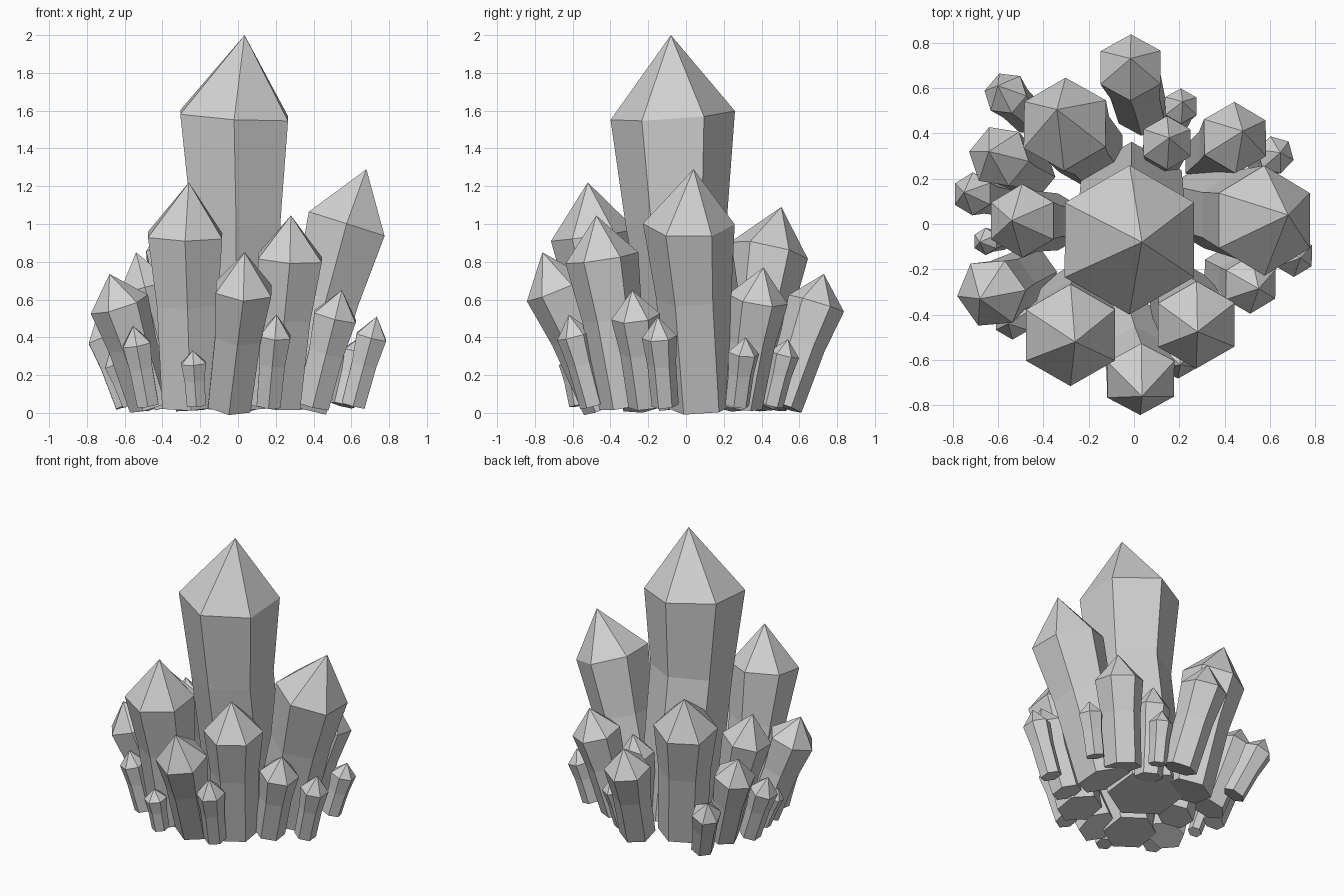
import bpy, bmesh
from math import cos, sin, radians
from mathutils import Vector

cube = bpy.data.objects.get("Cube")
if cube:
    bpy.data.objects.remove(cube, do_unlink=True)

# Single stone colour
stone = bpy.data.materials.new("pale_grey_stone")
stone.use_nodes = True
GREY = (0.64, 0.64, 0.64, 1)
stone.diffuse_color = GREY
bsdf = stone.node_tree.nodes["Principled BSDF"]
bsdf.inputs["Base Color"].default_value = GREY
bsdf.inputs["Roughness"].default_value = 0.8


def hex_ring(bm, centre, normal, radius, turn):
    """Six vertices around a centre, square to the given direction."""
    tilt = Vector((0, 0, 1)).rotation_difference(normal)
    ring = []
    for i in range(6):
        a = radians(90 + turn + 60 * i)
        ring.append(bm.verts.new(centre + tilt @ Vector((radius * cos(a), radius * sin(a), 0))))
    return ring


def crystal(name, tip, radius, foot, turn=0, shoulder=None, waist=None):
    """Six-sided crystal: flat foot, waist, wide shoulder and pointed tip.
    foot is an (x, y) place, or a share of the tip's distance from the middle."""
    tip = Vector(tip)
    if not isinstance(foot, tuple):
        foot = (tip.x * foot, tip.y * foot)
    foot = Vector((*foot, 0.04))
    neck = Vector(shoulder) if shoulder else foot.lerp(tip, 0.77)
    middle = Vector(waist) if waist else foot.lerp(neck, 0.6)
    axis = (neck - foot).normalized()
    crown = (axis + (tip - neck).normalized()).normalized()

    bm = bmesh.new()
    rings = [
        hex_ring(bm, foot, axis, radius * 0.77, turn),
        hex_ring(bm, middle, axis, radius * 0.82, turn),
        hex_ring(bm, neck, crown, radius, turn),
    ]
    apex = bm.verts.new(tip)
    bm.faces.new(rings[0][::-1])
    for i in range(6):
        j = (i + 1) % 6
        for low, high in zip(rings, rings[1:]):
            bm.faces.new((low[i], low[j], high[j], high[i]))
        bm.faces.new((rings[-1][i], rings[-1][j], apex))
    bmesh.ops.recalc_face_normals(bm, faces=bm.faces)

    mesh = bpy.data.meshes.new(name)
    bm.to_mesh(mesh)
    bm.free()
    mesh.materials.append(stone)
    bpy.context.collection.objects.link(bpy.data.objects.new(name, mesh))


# Tall centre crystal, slightly bent at the waist
crystal("centre_crystal", (0.035, -0.08, 2), 0.33, (-0.01, 0.11),
        shoulder=(-0.02, -0.07, 1.575), waist=(-0.01, -0.05, 1.02))

# Inner circle of large crystals
crystal("large_crystal_left", (0.68, 0.04, 1.29), 0.243, (0.31, 0.08), shoulder=(0.575, 0.015, 1))
crystal("large_crystal_front_right", (-0.26, -0.52, 1.22), 0.227, (-0.25, -0.34),
        shoulder=(-0.28, -0.49, 0.94))
crystal("large_crystal_front_left", (0.28, -0.475, 1.045), 0.195, (0.2, -0.31),
        shoulder=(0.275, -0.445, 0.82))
crystal("large_crystal_right", (-0.54, 0.015, 0.85), 0.163, 0.62)
crystal("large_crystal_back_right", (-0.34, 0.505, 1.09), 0.21, (-0.19, 0.31),
        shoulder=(-0.305, 0.44, 0.86))

# Medium crystals leaning outward
crystal("medium_crystal_right", (-0.68, -0.33, 0.735), 0.16, 0.67, -24)
crystal("medium_crystal_front", (0.035, -0.76, 0.85), 0.17, (-0.045, -0.42),
        shoulder=(0.03, -0.685, 0.655))
crystal("medium_crystal_back", (-0.015, 0.73, 0.735), 0.153, (0.035, 0.5),
        shoulder=(-0.015, 0.69, 0.58))
crystal("medium_crystal_back_left", (0.48, 0.41, 0.77), 0.16, 0.69)
crystal("medium_crystal_back_inner", (0.155, 0.38, 0.66), 0.12, 0.75)
crystal("medium_crystal_back_right", (-0.64, 0.32, 0.67), 0.14, 0.7, 20)
crystal("medium_crystal_front_left", (0.55, -0.285, 0.65), 0.13, 0.72)

# Small crystals around the rim
crystal("small_crystal_back_right", (-0.6, 0.61, 0.45), 0.1, 0.76, 20)
crystal("small_crystal_right", (-0.75, 0.14, 0.5), 0.095, 0.78)
crystal("tiny_crystal_right", (-0.68, -0.08, 0.32), 0.06, 0.84)
crystal("small_crystal_front_right", (-0.555, -0.44, 0.46), 0.085, 0.86)
crystal("small_crystal_front", (0.205, -0.62, 0.52), 0.095, 0.79)
crystal("small_crystal_left", (0.735, -0.15, 0.51), 0.093, (0.61, -0.11))
crystal("small_crystal_back_left", (0.645, 0.315, 0.4), 0.085, 0.86, 15)
crystal("small_crystal_back", (0.215, 0.54, 0.39), 0.08, 0.84)
crystal("tiny_crystal_front", (-0.24, -0.61, 0.33), 0.075, 0.92)
